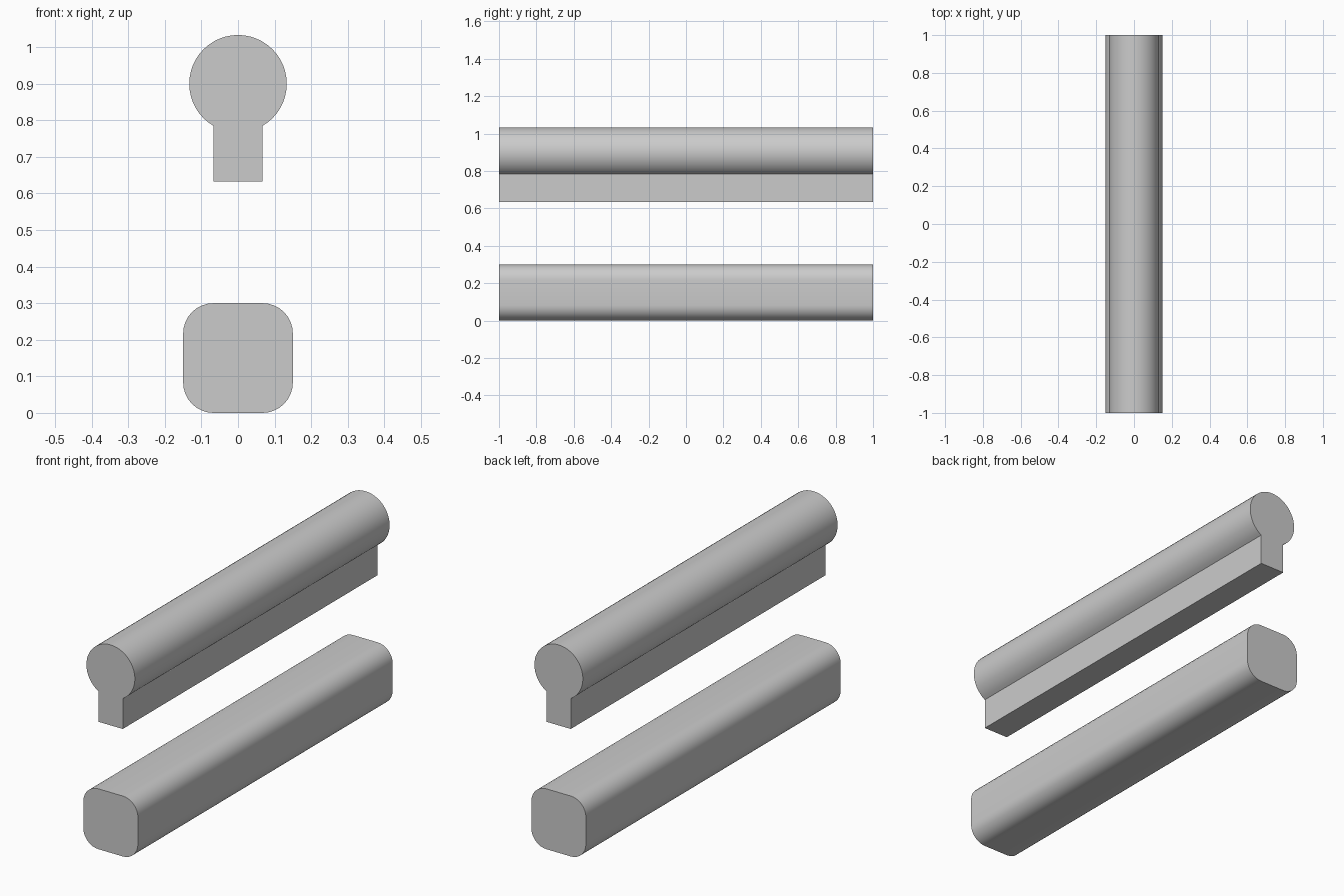
import bpy, bmesh
from math import sin, cos, pi, asin, sqrt

cube = bpy.data.objects.get("Cube")
if cube:
    bpy.data.objects.remove(cube, do_unlink=True)

LENGTH = 2.0

grey = bpy.data.materials.new("plain grey")
grey.use_nodes = True
colour = (0.6, 0.6, 0.6, 1)
grey.diffuse_color = colour
grey.node_tree.nodes["Principled BSDF"].inputs["Base Color"].default_value = colour


def arc(cx, cz, radius, start, end, steps):
    """Points along a circular arc in the x-z plane."""
    angles = [start + (end - start) * i / steps for i in range(steps + 1)]
    return [(cx + radius * cos(a), cz + radius * sin(a)) for a in angles]


def extrude_profile(name, profile):
    """Bar with a closed x-z cross-section, running along y."""
    bm = bmesh.new()
    face = bm.faces.new([bm.verts.new((x, -LENGTH / 2, z)) for x, z in profile])
    grown = bmesh.ops.extrude_face_region(bm, geom=[face])["geom"]
    verts = [g for g in grown if isinstance(g, bmesh.types.BMVert)]
    bmesh.ops.translate(bm, verts=verts, vec=(0, LENGTH, 0))
    bmesh.ops.recalc_face_normals(bm, faces=bm.faces)
    mesh = bpy.data.meshes.new(name)
    bm.to_mesh(mesh)
    bm.free()
    mesh.materials.append(grey)
    obj = bpy.data.objects.new(name, mesh)
    bpy.context.collection.objects.link(obj)
    bpy.ops.object.select_all(action="DESELECT")
    obj.select_set(True)
    bpy.context.view_layer.objects.active = obj
    bpy.ops.object.shade_smooth_by_angle(angle=pi / 6)
    return obj


# Upper rail: round head flowing into a narrow square stem
radius, half_stem, centre = 0.1333, 0.0667, 0.9
gap = asin(half_stem / radius)
head = arc(0, centre, radius, -pi / 2 + gap, 3 * pi / 2 - gap, 40)
stem = [(-half_stem, 0.6333), (half_stem, 0.6333)]
extrude_profile("upper_rail", head + stem)

# Lower rail: square bar with rounded corners
half, corner = 0.15, 0.083
inner = half - corner
lower = []
for i, (sx, sz) in enumerate([(1, 1), (-1, 1), (-1, -1), (1, -1)]):
    lower += arc(sx * inner, half + sz * inner, corner, i * pi / 2, (i + 1) * pi / 2, 8)
extrude_profile("lower_rail", lower)
